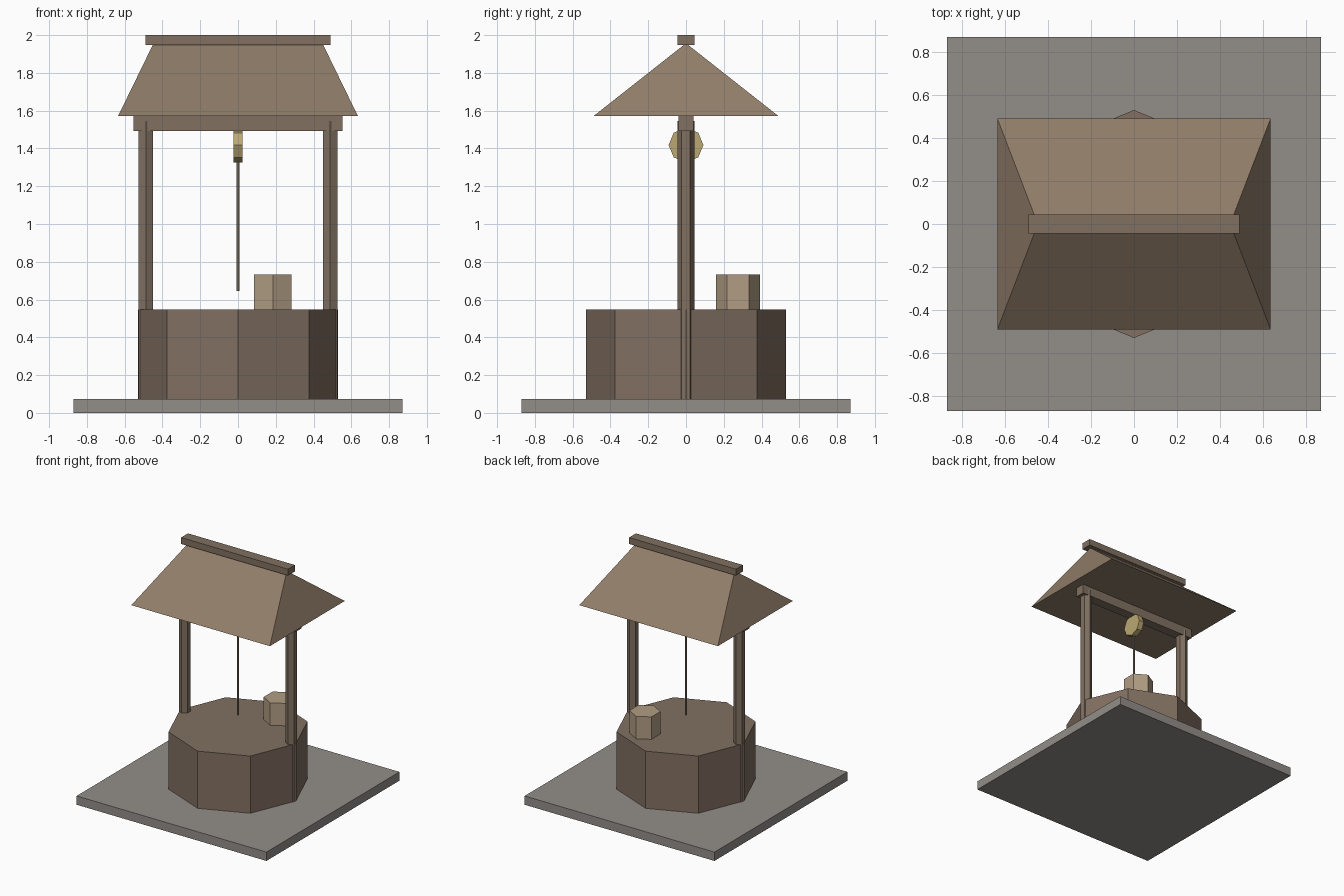
import bpy
import math

if "Cube" in bpy.data.objects:
    bpy.data.objects.remove(bpy.data.objects["Cube"])


def material(name, r, g, b):
    m = bpy.data.materials.new(name)
    m.diffuse_color = (r, g, b, 1.0)
    m.use_nodes = True
    m.node_tree.nodes["Principled BSDF"].inputs["Base Color"].default_value = m.diffuse_color
    return m


STONE = material("stone", 0.29, 0.27, 0.25)
WALL = material("wall_brown", 0.22, 0.16, 0.12)
TIMBER = material("timber", 0.22, 0.165, 0.12)
ROOF = material("roof_brown", 0.28, 0.205, 0.14)
ROPE = material("rope_tan", 0.25, 0.21, 0.15)
BUCKET = material("bucket_wood", 0.44, 0.34, 0.23)
BRASS = material("pulley_yellow", 0.50, 0.39, 0.17)


def finish(name, mat):
    ob = bpy.context.object
    ob.name = ob.data.name = name
    ob.data.materials.append(mat)
    return ob


def box(name, half_x, half_y, z0, z1, mat):
    bpy.ops.mesh.primitive_cube_add(size=1, location=(0, 0, (z0 + z1) / 2))
    ob = finish(name, mat)
    ob.scale = (2 * half_x, 2 * half_y, z1 - z0)
    return ob


def prism(name, sides, radius, x, y, z0, z1, mat):
    bpy.ops.mesh.primitive_cylinder_add(vertices=sides, radius=radius, depth=z1 - z0,
                                        location=(x, y, (z0 + z1) / 2))
    return finish(name, mat)


# Ground slab and octagonal well wall
box("base_slab", 0.87, 0.87, 0.0, 0.073, STONE)
prism("well_wall", 8, 0.53, 0, 0, 0.073, 0.547, WALL)

# Hexagonal posts and cross beam
for side, label in ((-1, "left"), (1, "right")):
    prism(label + "_post", 6, 0.045, side * 0.488, 0, 0.073, 1.545, TIMBER)
box("cross_beam", 0.553, 0.04, 1.493, 1.573, TIMBER)

# Hipped roof: rectangular eaves rising to a short ridge
EX, EY, EZ, RX, RZ = 0.635, 0.49, 1.571, 0.447, 1.957
verts = [(-EX, -EY, EZ), (EX, -EY, EZ), (EX, EY, EZ), (-EX, EY, EZ),
         (-RX, 0, RZ), (RX, 0, RZ)]
faces = [(3, 2, 1, 0), (0, 1, 5, 4), (2, 3, 4, 5), (1, 2, 5), (3, 0, 4)]
mesh = bpy.data.meshes.new("roof")
mesh.from_pydata(verts, [], faces)
mesh.materials.append(ROOF)
bpy.context.collection.objects.link(bpy.data.objects.new("roof", mesh))
box("ridge_cap", 0.49, 0.045, 1.947, 2.0, TIMBER)

# Pulley wheel on its side, with hanging rope
pulley = prism("pulley", 8, 0.092, 0, 0, 1.395, 1.441, BRASS)
pulley.rotation_euler = (0, math.radians(90), 0)
prism("rope", 6, 0.009, 0, 0, 0.645, 1.40, ROPE)

# Bucket resting on the well
prism("bucket", 6, 0.116, 0.184, 0.275, 0.547, 0.733, BUCKET)
